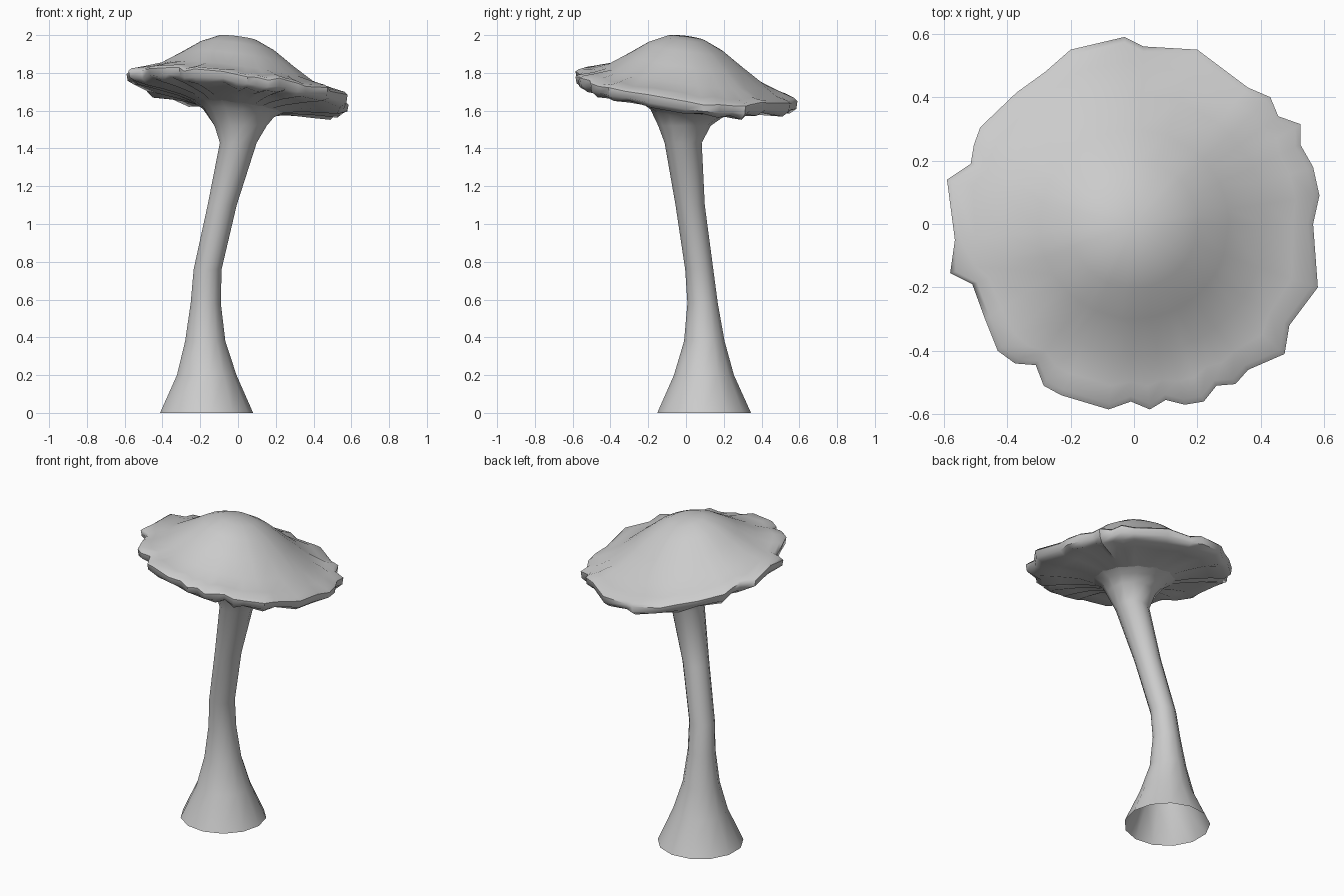
import bpy, bmesh, math, random

if "Cube" in bpy.data.objects:
    bpy.data.objects.remove(bpy.data.objects["Cube"])

random.seed(4)


def loft(name, rings, apex=None, angle=50):
    """Join rings of equal length with quads; optionally close on an apex."""
    bm = bmesh.new()
    rows = [[bm.verts.new(p) for p in ring] for ring in rings]
    n = len(rows[0])
    for a, b in zip(rows, rows[1:]):
        for i in range(n):
            j = (i + 1) % n
            bm.faces.new((a[i], a[j], b[j], b[i]))
    if apex:
        tip = bm.verts.new(apex)
        for i in range(n):
            bm.faces.new((rows[-1][i], rows[-1][(i + 1) % n], tip))
    bmesh.ops.recalc_face_normals(bm, faces=bm.faces)
    mesh = bpy.data.meshes.new(name)
    bm.to_mesh(mesh)
    bm.free()
    obj = bpy.data.objects.new(name, mesh)
    bpy.context.collection.objects.link(obj)
    bpy.context.view_layer.objects.active = obj
    obj.select_set(True)
    bpy.ops.object.shade_smooth_by_angle(angle=math.radians(angle))
    obj.select_set(False)
    return obj


def tilt(x, y):
    """Height of the leaning cap plane, levelling off at both extremes."""
    z = 1.735 - 0.13 * x - (0.14 if y > 0 else 0.11) * y
    return min(max(z, 1.64), 1.825)


# Stem: bent tube, open at the foot, flaring under the cap (x, y, z, radius)
STEM = [(-0.17, 0.096, 0.0, 0.25), (-0.168, 0.095, 0.2, 0.16),
        (-0.175, 0.097, 0.38, 0.108), (-0.172, 0.088, 0.58, 0.081),
        (-0.162, 0.07, 0.76, 0.075), (-0.085, 0.022, 1.1, 0.078),
        (0.0, -0.015, 1.43, 0.099), (0.012, -0.008, 1.52, 0.14)]
SIDES = 13
angles = [2 * math.pi * i / SIDES for i in range(SIDES)]
stem_rings = [[(x + r * math.cos(a), y + r * math.sin(a), z) for a in angles]
              for x, y, z, r in STEM]
for r, d in ((0.19, -0.145), (0.24, -0.115)):
    ring = [(r * math.cos(a), r * math.sin(a)) for a in angles]
    stem_rings.append([(x, y, tilt(x, y) + d) for x, y in ring])
loft("stem", stem_rings)

# Cap: ragged outline seen from above, lofted from gills over the rim to the dome
RIM = [(.565, 0), (.585, .09), (.565, .18), (.525, .25), (.525, .315),
       (.455, .34), (.43, .4), (.36, .43), (.2, .55), (.03, .56), (-.03, .59),
       (-.2, .55), (-.28, .48), (-.37, .415), (-.485, .305), (-.505, .25),
       (-.515, .19), (-.59, .14), (-.565, -.05), (-.58, -.155), (-.51, -.19),
       (-.47, -.3), (-.43, -.4), (-.375, -.44), (-.31, -.445), (-.285, -.51),
       (-.23, -.54), (-.08, -.585), (-.01, -.56), (.05, -.585), (.1, -.555),
       (.16, -.57), (.22, -.56), (.26, -.51), (.32, -.505), (.36, -.46),
       (.475, -.41), (.49, -.32), (.58, -.2)]
wave = [random.uniform(-0.012, 0.012) for _ in RIM]

# (radius factor, offset from cap plane, raggedness, gill depth)
CAP = [(0.40, -0.118, 0.0, 0.0), (0.55, -0.092, 0.1, 0.008),
       (0.76, -0.073, 0.5, 0.012), (0.93, -0.068, 1.0, 0.010),
       (0.99, -0.045, 1.0, 0.004), (1.0, -0.006, 1.0, 0.0),
       (0.97, 0.008, 1.0, 0.0), (0.88, 0.022, 0.6, -0.004),
       (0.72, 0.058, 0.15, 0.0), (0.52, 0.135, 0.0, 0.0),
       (0.35, 0.203, 0.0, 0.0), (0.18, 0.248, 0.0, 0.0)]
cap_rings = []
for k, d, ragged, gill in CAP:
    ring = []
    for i, (px, py) in enumerate(RIM):
        mean = 0.575 / math.hypot(px, py)
        s = k * (ragged + (1 - ragged) * mean)
        x, y = px * s, py * s
        z = tilt(x, y) + d + wave[i] * ragged + (gill if i % 2 else -gill)
        ring.append((x, y, z))
    cap_rings.append(ring)
loft("cap", cap_rings, apex=(0, 0, 1.993))
